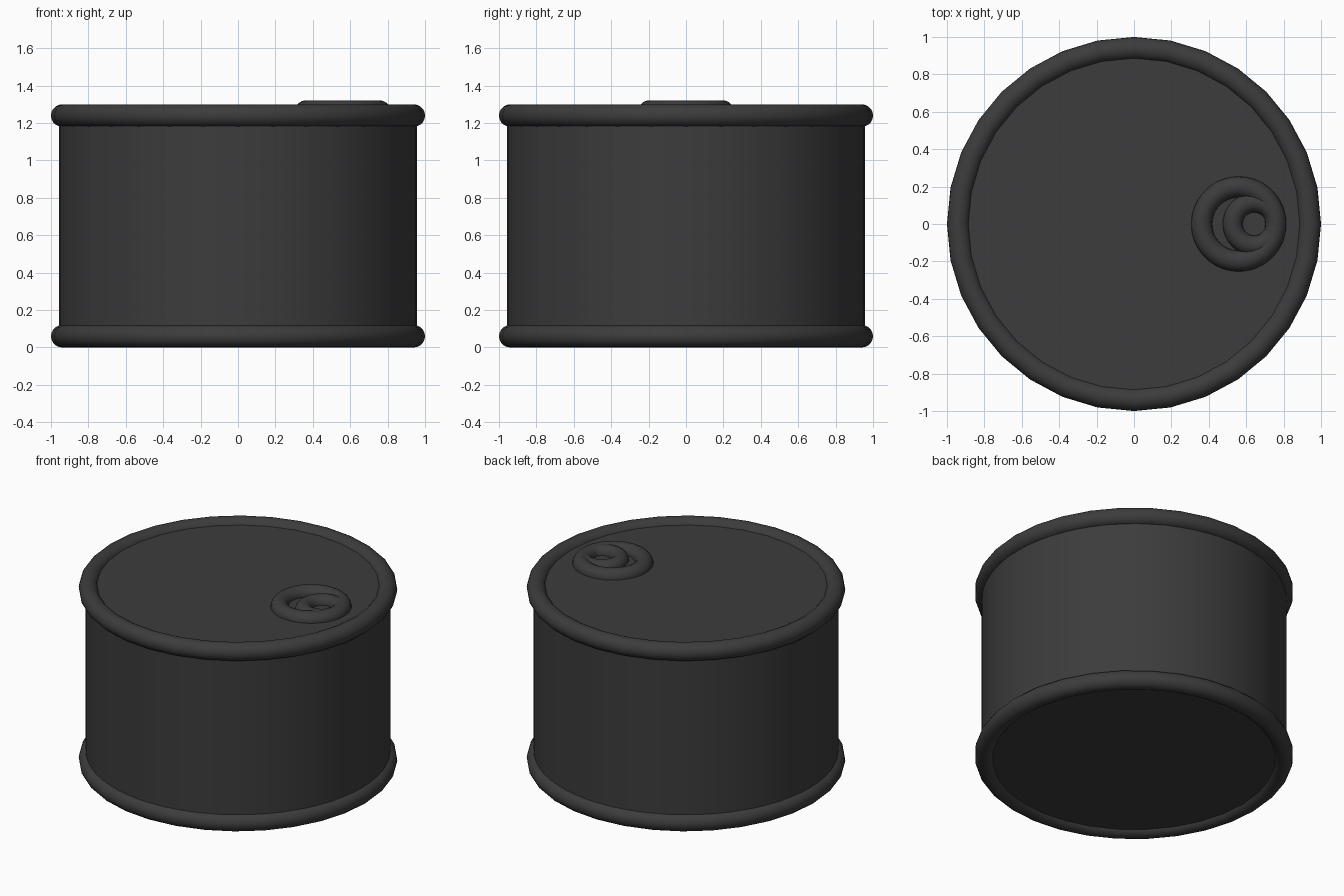
import bpy
import math

if "Cube" in bpy.data.objects:
    bpy.data.objects.remove(bpy.data.objects["Cube"])

metal = bpy.data.materials.new("dark_metal")
metal.diffuse_color = (0.045, 0.045, 0.045, 1)
metal.use_nodes = True
metal.node_tree.nodes["Principled BSDF"].inputs["Base Color"].default_value = metal.diffuse_color


def finish(name):
    ob = bpy.context.object
    ob.name = name
    ob.data.materials.append(metal)
    bpy.ops.object.shade_smooth_by_angle(angle=math.radians(40))


def ring(name, x, z, major, minor, sides):
    bpy.ops.mesh.primitive_torus_add(location=(x, 0, z), major_radius=major,
                                     minor_radius=minor, major_segments=sides,
                                     minor_segments=20)
    finish(name)


# Can wall with flat lid and base, both slightly recessed inside the rims
BASE_Z, LID_Z = 0.03, 1.265
bpy.ops.mesh.primitive_cylinder_add(vertices=64, radius=0.956, depth=LID_Z - BASE_Z,
                                    location=(0, 0, (LID_Z + BASE_Z) / 2))
finish("can_body")

# Rolled rims
ring("bottom_rim", 0, 0.06, 0.94, 0.06, 32)
ring("top_rim", 0, 1.24, 0.94, 0.06, 32)

# Pull tab: two rings touching at the rim side
ring("pull_ring", 0.56, 1.265, 0.198, 0.056, 48)
ring("rivet_ring", 0.643, 1.265, 0.115, 0.053, 48)
